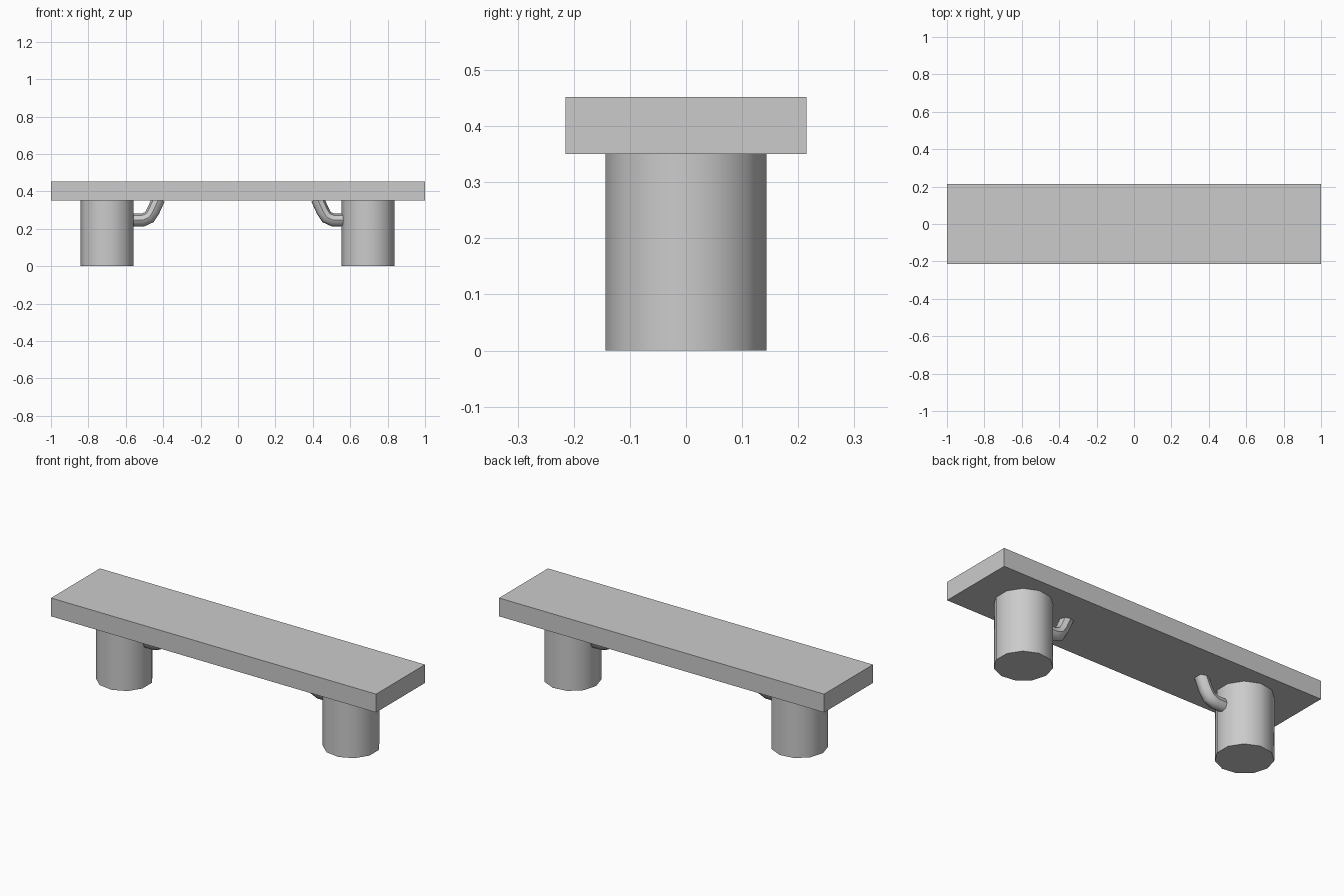
import bpy
import math

cube = bpy.data.objects.get("Cube")
if cube:
    bpy.data.objects.remove(cube, do_unlink=True)

# One plain grey for the whole bench
grey = bpy.data.materials.new("plain grey")
grey.use_nodes = True
grey.diffuse_color = (0.6, 0.6, 0.6, 1)
grey.node_tree.nodes["Principled BSDF"].inputs["Base Color"].default_value = (0.6, 0.6, 0.6, 1)

BOARD_BOTTOM, BOARD_TOP = 0.35, 0.452
LEG_X, LEG_RADIUS, LEG_SIDES = 0.698, 0.145, 11


def finish(name, smooth=False):
    obj = bpy.context.object
    obj.name = name
    obj.data.materials.clear()
    obj.data.materials.append(grey)
    if smooth:
        bpy.ops.object.shade_smooth_by_angle(angle=math.radians(45))
    return obj


# Seat board
bpy.ops.mesh.primitive_cube_add(size=1, location=(0, 0, (BOARD_BOTTOM + BOARD_TOP) / 2))
seat = bpy.context.object
seat.scale = (2, 0.43, BOARD_TOP - BOARD_BOTTOM)
bpy.ops.object.transform_apply(location=False, rotation=False, scale=True)
finish("seat_board")


def add_leg(name, side):
    bpy.ops.mesh.primitive_cylinder_add(
        vertices=LEG_SIDES, radius=LEG_RADIUS, depth=BOARD_BOTTOM,
        location=(side * LEG_X, 0, BOARD_BOTTOM / 2), rotation=(0, 0, math.pi / 2))
    finish(name, smooth=True)


# Bent pipe running from the inner side of a leg up into the seat
def add_brace(name, side):
    path = [(0.60, 0.247), (0.508, 0.247), (0.474, 0.262), (0.454, 0.294), (0.424, 0.36)]
    curve = bpy.data.curves.new(name, "CURVE")
    curve.dimensions = "3D"
    curve.bevel_depth = 0.035
    curve.bevel_resolution = 2
    curve.use_fill_caps = True
    spline = curve.splines.new("POLY")
    spline.points.add(len(path) - 1)
    for point, (x, z) in zip(spline.points, path):
        point.co = (side * x, 0, z, 1)
    obj = bpy.data.objects.new(name, curve)
    bpy.context.collection.objects.link(obj)
    bpy.ops.object.select_all(action="DESELECT")
    obj.select_set(True)
    bpy.context.view_layer.objects.active = obj
    bpy.ops.object.convert(target="MESH")
    finish(name, smooth=True)


# Matching supports at both ends
for label, side in (("left", 1), ("right", -1)):
    add_leg(label + "_leg", side)
    add_brace(label + "_brace", side)
